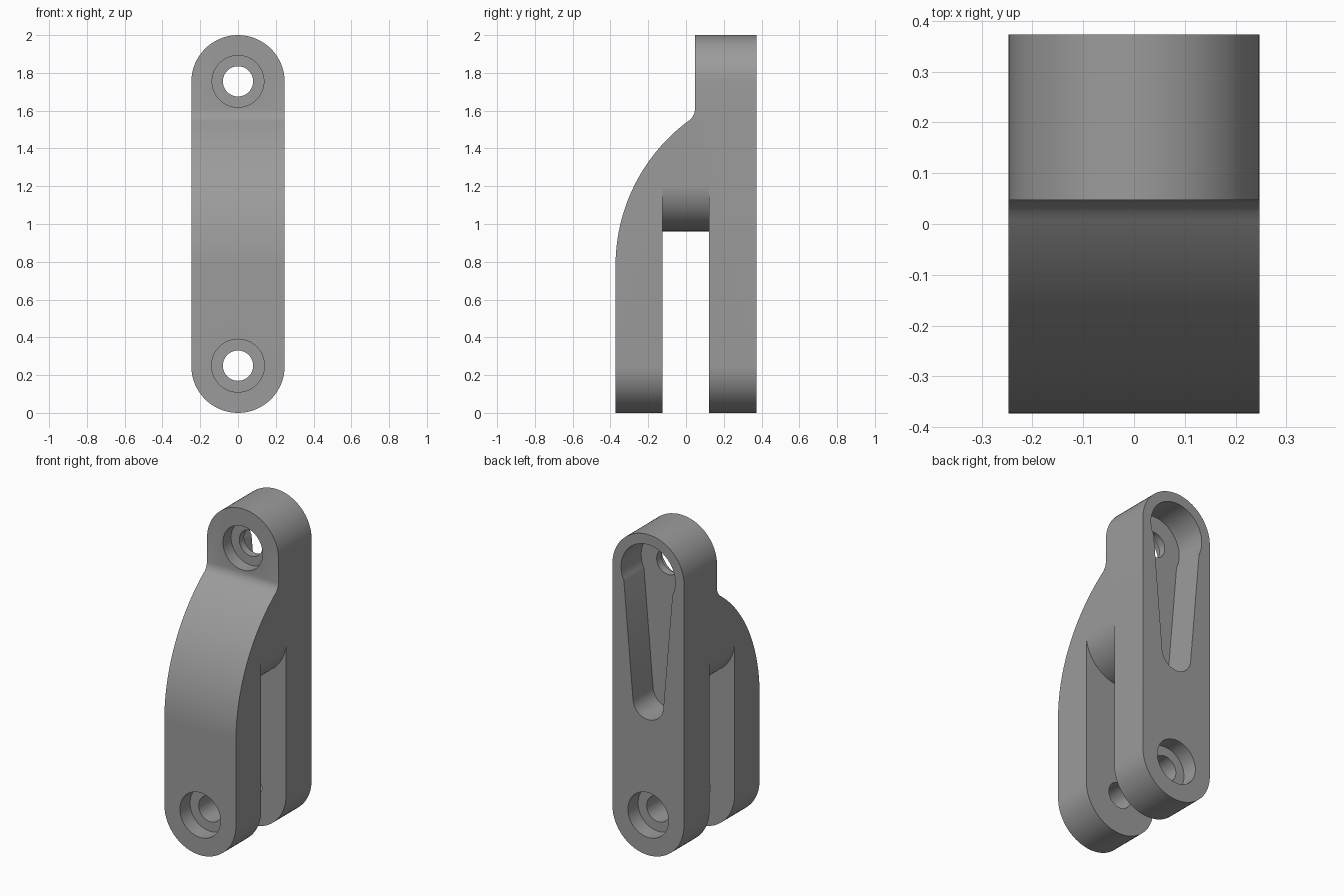
import bpy, bmesh, math

if "Cube" in bpy.data.objects:
    bpy.data.objects.remove(bpy.data.objects["Cube"])

W, D = 0.247, 0.373          # half width, half depth
LOW, HIGH = 0.25, 1.75       # hole centre heights


def prism(name, pts, axis, a, b):
    """Extrude a 2D outline: axis 'Y' takes (x, z) points, axis 'X' takes (y, z)."""
    bm = bmesh.new()
    place = (lambda p, t: (p[0], t, p[1])) if axis == 'Y' else (lambda p, t: (t, p[0], p[1]))
    lo = [bm.verts.new(place(p, a)) for p in pts]
    hi = [bm.verts.new(place(p, b)) for p in pts]
    bm.faces.new(lo)
    bm.faces.new(hi)
    for i in range(len(pts)):
        j = (i + 1) % len(pts)
        bm.faces.new((lo[i], lo[j], hi[j], hi[i]))
    bmesh.ops.recalc_face_normals(bm, faces=bm.faces)
    me = bpy.data.meshes.new(name)
    bm.to_mesh(me)
    bm.free()
    ob = bpy.data.objects.new(name, me)
    bpy.context.collection.objects.link(ob)
    return ob


def arc(cx, cz, r, a0, a1, n=32):
    return [(cx + r * math.cos(math.radians(a0 + (a1 - a0) * i / n)),
             cz + r * math.sin(math.radians(a0 + (a1 - a0) * i / n))) for i in range(n + 1)]


def capsule(z0, r0, z1, r1):
    """Outline of two round ends joined by tangent lines."""
    t = math.degrees(math.asin((r0 - r1) / (z1 - z0)))
    return arc(0, z1, r1, t, 180 - t) + arc(0, z0, r0, 180 - t, 360 + t)


def disc(name, z, r, y0, y1):
    return prism(name, arc(0, z, r, 0, 360, 64)[:-1], 'Y', y0, y1)


def boolean(ob, tool, op='DIFFERENCE'):
    m = ob.modifiers.new(tool.name, 'BOOLEAN')
    m.operation, m.object, m.solver = op, tool, 'EXACT'
    tool.hide_render = True
    tool.hide_set(True)
    cutters.append(tool)


cutters = []

# Side profile: straight leg, bowed front, small fillet, upper lug
R = 0.953
bow_end = 180 - math.degrees(math.asin(0.775 / R))
side = [(D, -0.1), (D, 2.1), (0.047, 2.1), (0.047, 1.60), (0.043, 1.582), (0.035, 1.568)]
side += arc(-D + R, 0.78, R, bow_end, 180, 40) + [(-D, -0.1)]
clevis = prism("clevis_bracket", side, 'X', -0.4, 0.4)

# Rounded front outline
boolean(clevis, prism("outline", capsule(W, W, 2 - W, W), 'Y', -0.6, 0.6), 'INTERSECT')

# Gap between the legs, ending against a rounded web
gap = [(-0.4, -0.2), (0.4, -0.2), (0.4, 1.209)] + arc(0, 1.209, 0.2475, 0, -180, 48) + [(-0.4, 1.209)]
boolean(clevis, prism("leg_gap", gap, 'Y', -0.125, 0.121))

# Tapered pocket in the back, with a round recess at its top
boolean(clevis, prism("tapered_pocket", capsule(0.95, 0.105, HIGH, 0.174), 'Y', 0.175, 0.6))
boolean(clevis, disc("pocket_head", HIGH, 0.187, 0.175, 0.61))

# Bolt holes and counterbores
boolean(clevis, disc("lower_hole", LOW, 0.08, -0.7, 0.7))
boolean(clevis, disc("upper_hole", HIGH + 0.005, 0.08, -0.7, 0.7))
boolean(clevis, disc("lower_front_bore", LOW, 0.14, -0.6, -D + 0.1))
boolean(clevis, disc("lower_back_bore", LOW, 0.14, D - 0.1, 0.6))
boolean(clevis, disc("upper_front_bore", HIGH + 0.005, 0.137, -0.6, 0.047 + 0.08))

# Apply the cuts and remove the cutters
bpy.context.view_layer.objects.active = clevis
clevis.select_set(True)
for m in list(clevis.modifiers):
    bpy.ops.object.modifier_apply(modifier=m.name)
for c in cutters:
    bpy.data.objects.remove(c)

# Grey finish
grey = bpy.data.materials.new("plain grey")
grey.diffuse_color = (0.33, 0.33, 0.33, 1)
grey.use_nodes = True
grey.node_tree.nodes["Principled BSDF"].inputs["Base Color"].default_value = grey.diffuse_color
clevis.data.materials.clear()
clevis.data.materials.append(grey)
bpy.ops.object.shade_smooth_by_angle(angle=math.radians(30))
